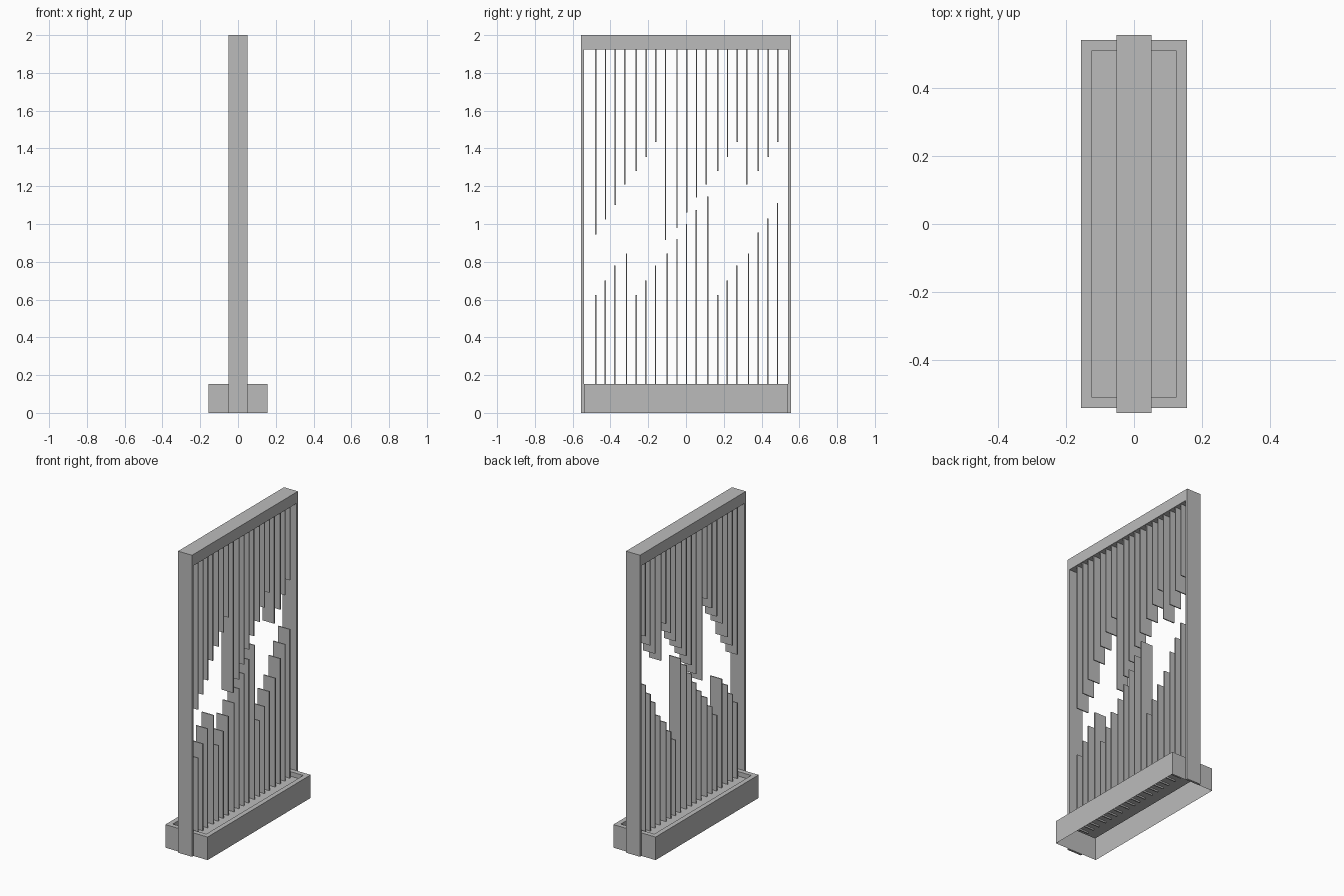
import bpy
import bmesh

if "Cube" in bpy.data.objects:
    bpy.data.objects.remove(bpy.data.objects["Cube"], do_unlink=True)

grey = bpy.data.materials.new("plain_grey")
grey.use_nodes = True
grey.diffuse_color = (0.5, 0.5, 0.5, 1)
grey.node_tree.nodes["Principled BSDF"].inputs["Base Color"].default_value = (0.5, 0.5, 0.5, 1)


def add_box(bm, lo, hi):
    """Add a box between two corners and return its vertices."""
    verts = bmesh.ops.create_cube(bm, size=1)["verts"]
    for v in verts:
        for i in range(3):
            v.co[i] = lo[i] if v.co[i] < 0 else hi[i]
    return verts


def finish(bm, name):
    mesh = bpy.data.meshes.new(name)
    bm.to_mesh(mesh)
    bm.free()
    mesh.materials.append(grey)
    obj = bpy.data.objects.new(name, mesh)
    bpy.context.collection.objects.link(obj)
    return obj


def box(name, lo, hi):
    bm = bmesh.new()
    add_box(bm, lo, hi)
    return finish(bm, name)


# Upright frame: two thin posts and a top bar
HALF_D, OUTER, INNER, BAR_Z = 0.051, 0.555, 0.54, 1.925
box("front_post", (-HALF_D, -OUTER, 0), (HALF_D, -INNER, BAR_Z))
box("back_post", (-HALF_D, INNER, 0), (HALF_D, OUTER, BAR_Z))
box("top_bar", (-HALF_D, -OUTER, BAR_Z), (HALF_D, OUTER, 2))

# Base: hollow tray, open below, with a shallow recess in its top
RECESS = 0.03
BASE_H = 0.153
bm = bmesh.new()
add_box(bm, (-0.155, -INNER, 0), (0.155, INNER, BASE_H))
bm.normal_update()
top = next(f for f in bm.faces if f.normal.z > 0.9)
bottom = next(f for f in bm.faces if f.normal.z < -0.9)
bmesh.ops.delete(bm, geom=[bottom], context="FACES_ONLY")
bmesh.ops.inset_region(bm, faces=[top], thickness=0.045)
sunk = bmesh.ops.extrude_face_region(bm, geom=[top])["geom"]
bmesh.ops.translate(bm, vec=(0, 0, -RECESS),
                    verts=[g for g in sunk if isinstance(g, bmesh.types.BMVert)])
if top.is_valid:
    bmesh.ops.delete(bm, geom=[top], context="FACES_ONLY")
finish(bm, "base_tray")


# Slats: thin blades in groups of four, with stepped lengths
def slats(name, ends, fixed, offsets):
    bm = bmesh.new()
    for i, end in enumerate(ends):
        y = -0.478 + 0.2153 * (i // 4) + offsets[i % 4]
        z0, z1 = sorted((fixed, end))
        add_box(bm, (-0.043, y - 0.0035, z0), (0.043, y + 0.0035, z1))
    finish(bm, name)


hanging = [0.945, 1.025, 1.10, 1.21, 1.28, 1.355, 1.435, 0.915, 0.98, 1.06,
           1.14, 1.21, 1.28, 1.355, 1.435, 1.21, 1.28, 1.355, 1.435]
standing = [0.625, 0.70, 0.78, 0.845] * 2 + [0.92, 1.0, 1.075, 1.145]
standing += [0.625, 0.70, 0.78, 0.845, 0.955, 1.03, 1.11]
slats("hanging_slats", hanging, BAR_Z, (0, 0.052, 0.103, 0.154))
slats("standing_slats", standing, BASE_H - RECESS - 0.01, (0, 0.05, 0.101, 0.163))
